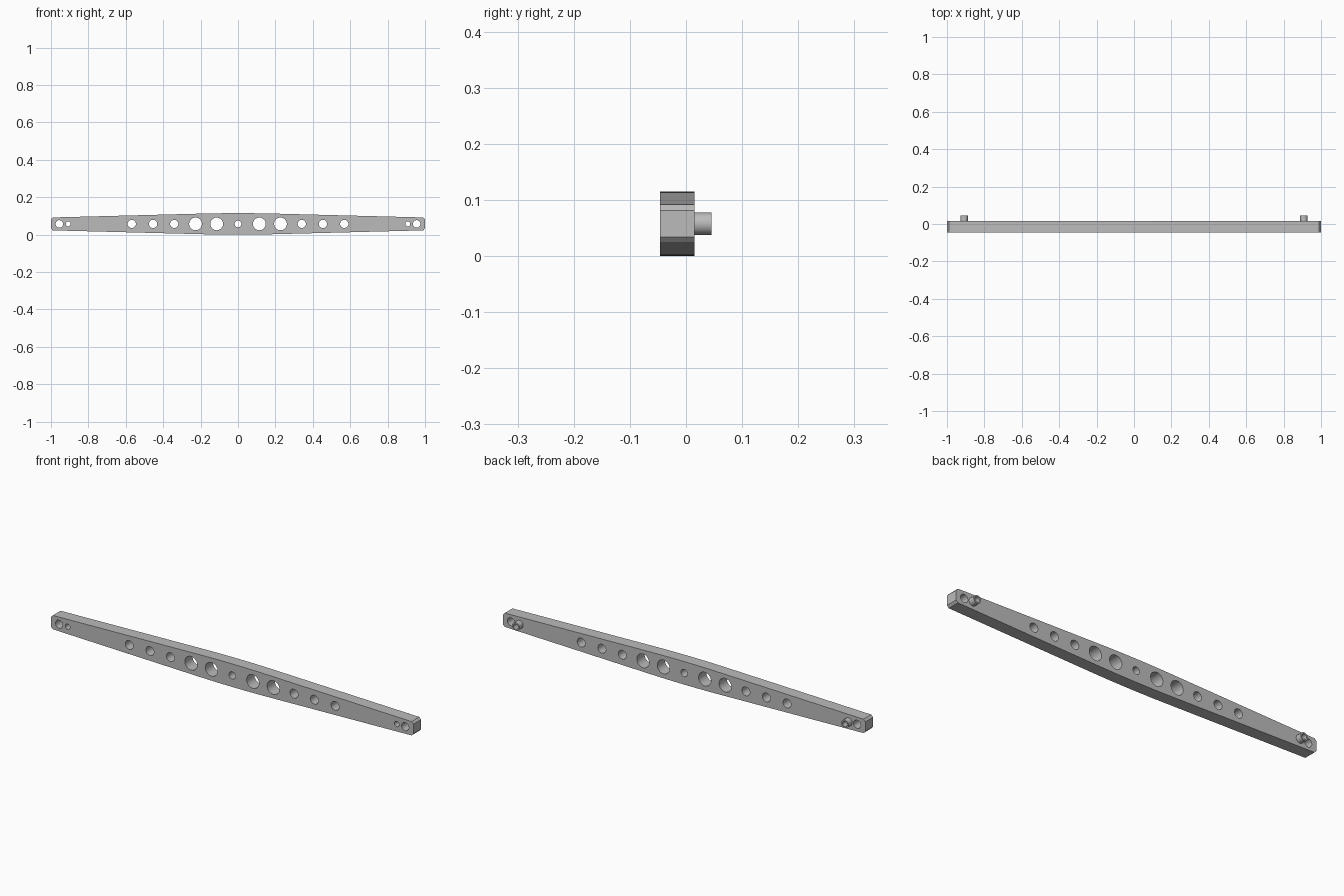
import bpy, bmesh, math
from mathutils import Matrix

cube = bpy.data.objects.get("Cube")
if cube:
    bpy.data.objects.remove(cube, do_unlink=True)

MID = 0.0575                     # height of the centre line
FRONT, BACK, PEG_END = -0.046, 0.015, 0.045

grey = bpy.data.materials.new("plain grey")
grey.use_nodes = True
grey.diffuse_color = (0.5, 0.5, 0.5, 1)
grey.node_tree.nodes["Principled BSDF"].inputs["Base Color"].default_value = (0.5, 0.5, 0.5, 1)


def make_object(name, bm):
    bmesh.ops.recalc_face_normals(bm, faces=bm.faces)
    mesh = bpy.data.meshes.new(name)
    bm.to_mesh(mesh)
    bm.free()
    mesh.materials.append(grey)
    obj = bpy.data.objects.new(name, mesh)
    bpy.context.collection.objects.link(obj)
    return obj


def add_cylinder(bm, x, radius, y0, y1):
    place = Matrix.Translation((x, (y0 + y1) / 2, MID)) @ Matrix.Rotation(math.pi / 2, 4, 'X')
    bmesh.ops.create_cone(bm, cap_ends=True, segments=40, radius1=radius,
                          radius2=radius, depth=y1 - y0, matrix=place)


def half_height(x):
    # straight taper with a gently curved crown in the middle
    slope, crown = 0.0258, 0.2
    x = abs(x)
    drop = x * x / (2 * crown) if x < crown else x - crown / 2
    return MID - slope * drop


# Tapered bar with small chamfered ends
xs = [-0.99] + [i * 0.04 for i in range(-5, 6)] + [0.99]
upper = [(-1, 0.024)] + [(x, half_height(x)) for x in xs] + [(1, 0.024)]
outline = upper + [(x, -h) for x, h in reversed(upper)]
bm = bmesh.new()
face = bm.faces.new([bm.verts.new((x, FRONT, MID + h)) for x, h in outline])
ext = bmesh.ops.extrude_face_region(bm, geom=[face])
bmesh.ops.translate(bm, vec=(0, BACK - FRONT, 0),
                    verts=[g for g in ext["geom"] if isinstance(g, bmesh.types.BMVert)])
bar = make_object("bar", bm)

# Locating pegs on the back
pegs = []
for name, x in (("left_peg", 0.908), ("right_peg", -0.908)):
    bm = bmesh.new()
    add_cylinder(bm, x, 0.02, BACK, PEG_END)
    pegs.append(make_object(name, bm))

# Through holes: distance from the middle and radius, mirrored
holes = [(0, 0.018), (0.114, 0.034), (0.227, 0.034), (0.341, 0.022),
         (0.454, 0.022), (0.568, 0.022), (0.908, 0.013), (0.955, 0.02)]
bm = bmesh.new()
for x, radius in holes:
    for side in ((1, -1) if x else (1,)):
        add_cylinder(bm, side * x, radius, -0.1, 0.1)
cutter = make_object("hole_cutter", bm)
cutter.hide_render = True

for obj in [bar] + pegs:
    cut = obj.modifiers.new("holes", 'BOOLEAN')
    cut.operation = 'DIFFERENCE'
    cut.solver = 'EXACT'
    cut.object = cutter
    bpy.ops.object.select_all(action='DESELECT')
    obj.select_set(True)
    bpy.context.view_layer.objects.active = obj
    bpy.ops.object.modifier_apply(modifier=cut.name)
    bpy.ops.object.shade_smooth_by_angle(angle=math.radians(30))

bpy.data.objects.remove(cutter, do_unlink=True)
